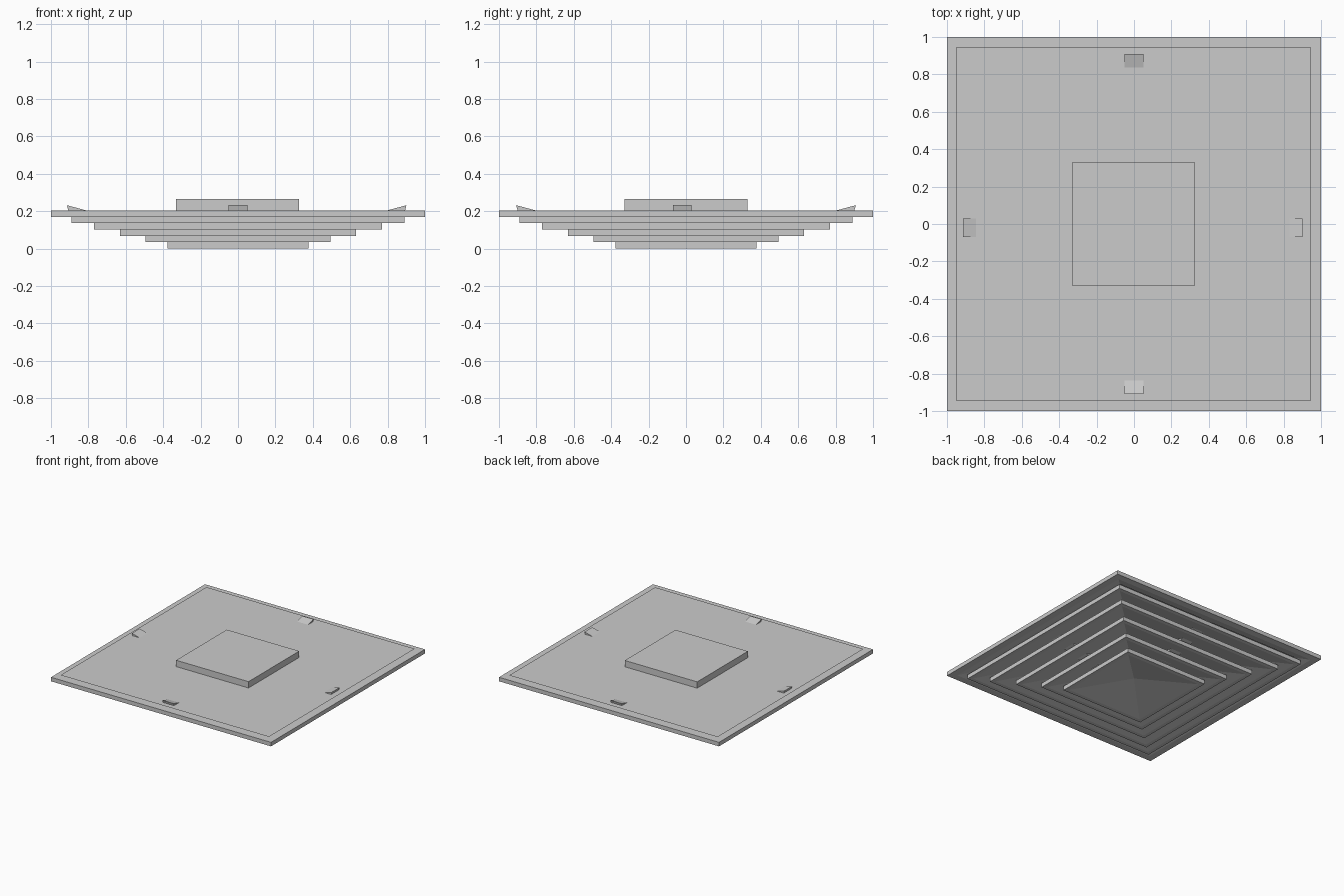
import bpy, bmesh, math

if "Cube" in bpy.data.objects:
    bpy.data.objects.remove(bpy.data.objects["Cube"])

def make_object(name, verts, faces):
    mesh = bpy.data.meshes.new(name)
    mesh.from_pydata(verts, [], faces)
    bm = bmesh.new()
    bm.from_mesh(mesh)
    bmesh.ops.recalc_face_normals(bm, faces=bm.faces)
    bm.to_mesh(mesh)
    bm.free()
    obj = bpy.data.objects.new(name, mesh)
    bpy.context.collection.objects.link(obj)
    return obj

def square_sweep(name, profile, shift=0.0):
    """Sweep a closed (half width, z) profile around a square."""
    verts, faces, n = [], [], len(profile)
    for sx, sy in ((1, -1), (1, 1), (-1, 1), (-1, -1)):
        verts += [(sx * r + shift, sy * r, z) for r, z in profile]
    for k in range(4):
        a, b = k * n, (k + 1) % 4 * n
        for i in range(n):
            j = (i + 1) % n
            faces.append((a + i, b + i, b + j, a + j))
    return make_object(name, verts, faces)

LIP = 0.034
SLOPE = 0.25
T = 0.006

# Outer frame: flat rim with a short sloped skirt
square_sweep("outer_frame", [(1.0, 0.17), (1.0, 0.203), (0.94, 0.203),
                             (0.86, 0.203), (0.86, 0.195), (0.945, 0.17)])

# Paper-thin back panel sitting just above the rim
P = 0.947
make_object("back_panel", [(-P - .003, -P, .213), (P - .003, -P, .213),
                           (P - .003, P, .213), (-P - .003, P, .213)],
            [(0, 1, 2, 3)])

# Nested louvers: vertical lip, flat brim, then a vane rising inward
for i, r in enumerate((0.89, 0.77, 0.63, 0.495)):
    z = 0.136 - i * LIP
    run = 0.17
    top = z + run * SLOPE
    square_sweep(f"louver_{i + 1}", [
        (r, z), (r, z + LIP), (r - 0.03, z + LIP),
        (r - 0.03 - run, top + LIP * 0.6), (r - 0.03 - run, top),
        (r - 0.03, z)])

# Central louver: lip, brim and shallow hollow pyramid
square_sweep("centre_cone", [
    (0.377, 0.0), (0.377, LIP), (0.345, LIP), (0.001, 0.09),
    (0.001, 0.075), (0.345, 0.0)])

# Duct neck, open underneath
square_sweep("duct_neck", [
    (0.322, 0.136), (0.329, 0.136), (0.329, 0.265), (0.001, 0.265),
    (0.001, 0.261), (0.322, 0.261)], shift=-0.003)

# Four thin sloping support bars carrying the louvers
def support_bar(name, angle, offset):
    outer, inner, slope = (0.908, 0.232), (0.36, 0.084), 0.27
    prof = [inner, outer, (0.9, 0.203), (0.368, 0.057)]
    verts = [(x, y, z) for y in (-0.05, 0.05) for x, z in prof]
    faces = [(0, 1, 2, 3), (7, 6, 5, 4)] + [
        (i, i + 4, (i + 1) % 4 + 4, (i + 1) % 4) for i in range(4)]
    bar = make_object(name, verts, faces)
    bar.rotation_euler.z = angle
    bar.location = offset

for i, side in enumerate(("right", "back", "left", "front")):
    off = (-0.007, -0.02, 0) if i % 2 == 0 else (0, 0, 0)
    support_bar(f"support_bar_{side}", i * math.pi / 2, off)
